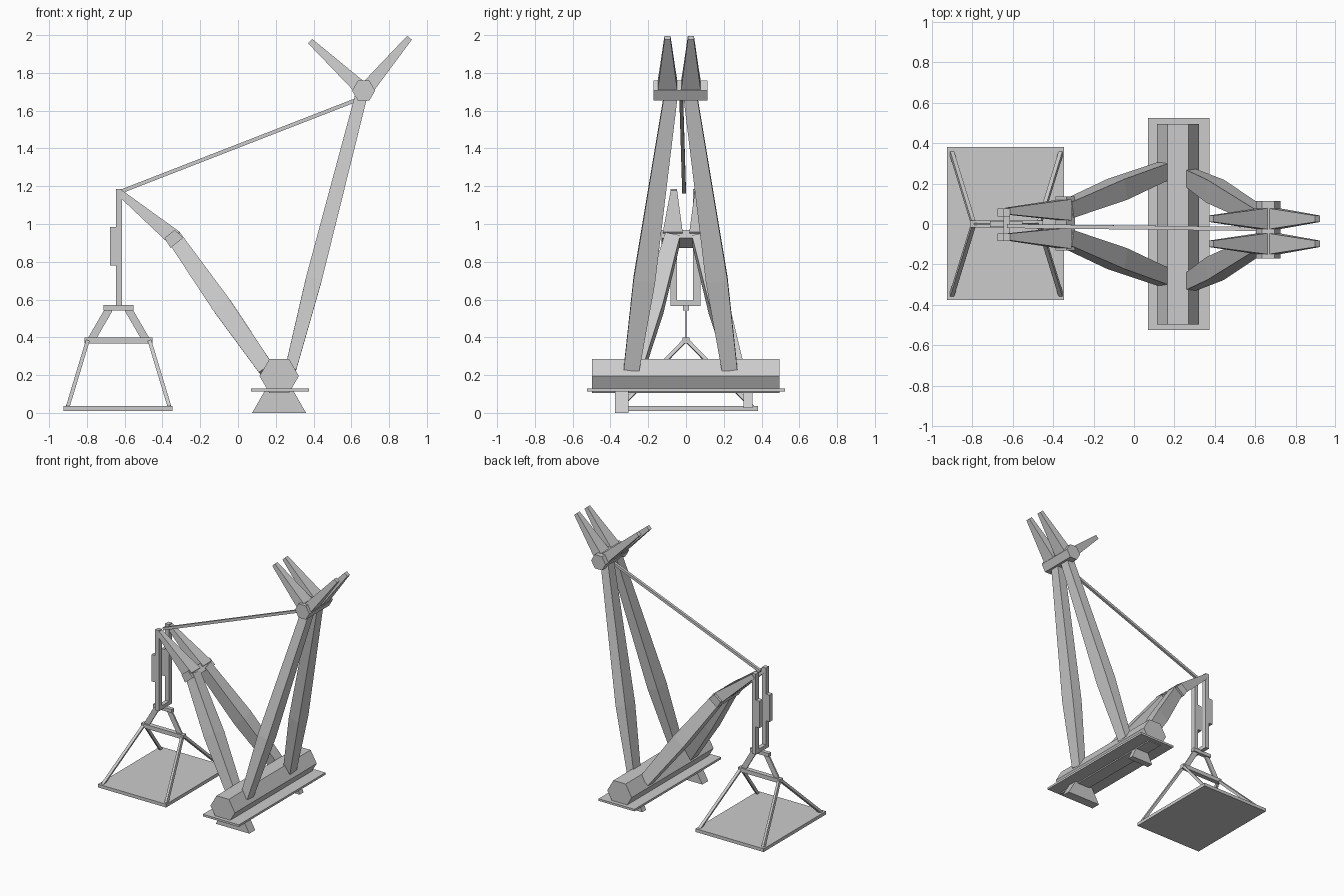
import bpy, bmesh, math
from mathutils import Vector

if "Cube" in bpy.data.objects:
    bpy.data.objects.remove(bpy.data.objects["Cube"])


def finish(name, bm):
    bmesh.ops.recalc_face_normals(bm, faces=bm.faces)
    me = bpy.data.meshes.new(name)
    bm.to_mesh(me)
    bm.free()
    ob = bpy.data.objects.new(name, me)
    bpy.context.collection.objects.link(ob)
    return ob


def loft(name, rings):
    """Skin a list of equal-length point rings and cap both ends."""
    bm = bmesh.new()
    vs = [[bm.verts.new(p) for p in r] for r in rings]
    n = len(vs[0])
    for a, b in zip(vs, vs[1:]):
        for i in range(n):
            bm.faces.new((a[i], a[(i + 1) % n], b[(i + 1) % n], b[i]))
    bm.faces.new(vs[0])
    bm.faces.new(vs[-1])
    return finish(name, bm)


def beam(name, stations):
    """Four-sided tapered beam; station = (point, width along y, thickness)."""
    pts = [Vector(s[0]) for s in stations]
    d = (pts[-1] - pts[0]).normalized()
    u = Vector((0, 1, 0)).cross(d).normalized()
    v = d.cross(u)
    rings = []
    for p, (_, w, t) in zip(pts, stations):
        rings.append([p + u * (a * t / 2) + v * (b * w / 2)
                      for a, b in ((-1, -1), (1, -1), (1, 1), (-1, 1))])
    return loft(name, rings)


def prism(name, profile, y0, y1):
    """Extrude an xz profile along y."""
    return loft(name, [[(x, y, z) for x, z in profile] for y in (y0, y1)])


def box(name, x0, x1, y0, y1, z0, z1):
    return prism(name, [(x0, z0), (x1, z0), (x1, z1), (x0, z1)], y0, y1)


def hexagon(cx, cz, r):
    return [(cx + r * math.cos(i * math.pi / 3), cz + r * math.sin(i * math.pi / 3))
            for i in range(6)]


# Base: hexagonal beam, plate and two uneven feet
prism("base_beam", hexagon(0.218, 0.195, 0.104), -0.497, 0.495)
box("base_plate", 0.07, 0.375, -0.525, 0.525, 0.112, 0.128)
prism("large_foot", [(0.075, 0), (0.36, 0), (0.295, 0.114), (0.14, 0.114)], -0.377, -0.305)
prism("small_foot", [(0.125, 0.025), (0.31, 0.025), (0.27, 0.114), (0.165, 0.114)], 0.305, 0.352)

# Mast: bulged A-frame legs, head and horns
MAST_Y = -0.029
for side, s in (("front", -1), ("back", 1)):
    lo = Vector((0.278, MAST_Y + s * 0.26, 0.23))
    hi = Vector((0.65, MAST_Y + s * 0.053, 1.67))
    beam(side + "_mast_leg", [(lo, 0.082, 0.06), (lo.lerp(hi, 0.33), 0.115, 0.085), (hi, 0.072, 0.065)])
    y = MAST_Y - 0.007 + s * 0.062
    beam(side + "_right_horn", [((0.68, y, 1.715), 0.108, 0.075), ((0.908, y, 1.986), 0.032, 0.032)])
    beam(side + "_left_horn", [((0.65, y, 1.72), 0.108, 0.075), ((0.382, y, 1.968), 0.032, 0.032)])
prism("mast_head", hexagon(0.665, 1.706, 0.061), -0.172, 0.113)

# Boom: bulged legs, collar and tapered tip arms
for side, s in (("front", -1), ("back", 1)):
    lo = Vector((0.15, s * 0.265, 0.232))
    hi = Vector((-0.335, s * 0.07, 0.925))
    beam(side + "_boom_leg", [(lo, 0.08, 0.085), (lo.lerp(hi, 0.48), 0.105, 0.105), (hi, 0.08, 0.08)])
    beam(side + "_boom_tip", [((-0.335, s * 0.07, 0.925), 0.105, 0.085),
                              ((-0.625, s * 0.064, 1.165), 0.034, 0.035)])
beam("boom_collar", [((-0.324, 0.003, 0.9), 0.268, 0.085), ((-0.362, 0.003, 0.947), 0.268, 0.07)])

# Cable from mast to boom tip
beam("cable", [((-0.625, -0.01, 1.17), 0.02, 0.02), ((0.64, -0.025, 1.662), 0.02, 0.02)])

# Hanging straps with side plates and joining bar
for side, y0, y1 in (("front", -0.083, -0.047), ("back", 0.038, 0.076)):
    box(side + "_strap", -0.645, -0.613, y0, y1, 0.568, 1.185)
    box(side + "_strap_plate", -0.677, -0.645, y0, y1, 0.78, 0.985)
box("strap_crossbar", -0.645, -0.613, -0.083, 0.076, 0.566, 0.595)

# Hanger under the straps
CX = -0.632
box("hanger_block", CX - 0.08, CX + 0.08, -0.015, 0.015, 0.543, 0.57)
box("spreader_bar", CX - 0.18, CX + 0.18, -0.018, 0.018, 0.367, 0.398)
for side, s in (("left", -1), ("right", 1)):
    beam(side + "_hanger_arm", [((CX + s * 0.05, 0, 0.55), 0.012, 0.04),
                                ((CX + s * 0.143, 0, 0.39), 0.012, 0.04)])
    for end, e in (("front", -1), ("back", 1)):
        beam(f"{side}_{end}_sling", [((CX + s * 0.165, e * 0.01, 0.378), 0.02, 0.02),
                                     ((CX + s * 0.27, e * 0.352, 0.03), 0.02, 0.02)])

# Loading platform
box("platform", -0.925, -0.347, -0.376, 0.38, 0.011, 0.036)
